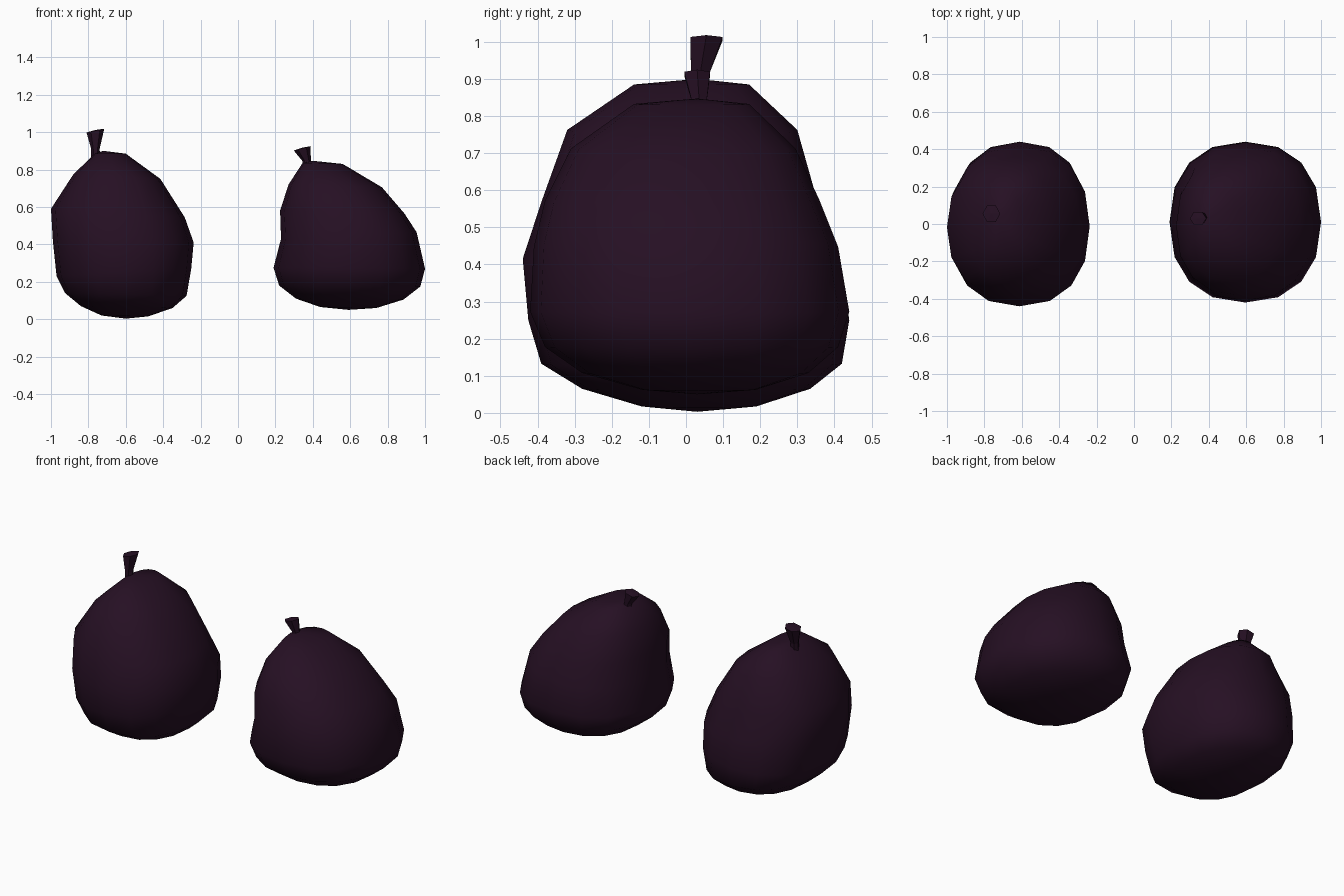
import bpy, bmesh, math
from mathutils import Vector

if "Cube" in bpy.data.objects:
    bpy.data.objects.remove(bpy.data.objects["Cube"])

skin = bpy.data.materials.new("dark plum")
skin.diffuse_color = (0.019, 0.005, 0.017, 1)
skin.use_nodes = True
skin.node_tree.nodes["Principled BSDF"].inputs["Base Color"].default_value = skin.diffuse_color


def spow(v, e):
    return math.copysign(abs(v) ** e, v)


def loft(name, rings, bottom, top, sides, squareness=1.0, smooth=True):
    """Skin tilted rings (x_left, z_left, x_right, z_right, y_front, y_back), closed by two poles."""
    bm = bmesh.new()
    loops = []
    for xl, zl, xr, zr, yf, yb in rings:
        loop = []
        for i in range(sides):
            a = 2 * math.pi * i / sides
            c = spow(math.cos(a), squareness)
            s = spow(math.sin(a), squareness)
            loop.append(bm.verts.new(((xl + xr) / 2 + c * (xr - xl) / 2,
                                      (yf + yb) / 2 + s * (yb - yf) / 2,
                                      (zl + zr) / 2 + c * (zr - zl) / 2)))
        loops.append(loop)
    lo, hi = bm.verts.new(bottom), bm.verts.new(top)
    for i in range(sides):
        j = (i + 1) % sides
        for a, b in zip(loops, loops[1:]):
            bm.faces.new((a[i], a[j], b[j], b[i]))
        bm.faces.new((lo, loops[0][j], loops[0][i]))
        bm.faces.new((hi, loops[-1][i], loops[-1][j]))
    bmesh.ops.recalc_face_normals(bm, faces=bm.faces[:])
    for f in bm.faces:
        f.smooth = smooth
    me = bpy.data.meshes.new(name)
    bm.to_mesh(me)
    bm.free()
    me.materials.append(skin)
    ob = bpy.data.objects.new(name, me)
    bpy.context.collection.objects.link(ob)
    return ob


# Taller fruit on the left
loft("tall_fruit", [
    (-.73, .02, -.48, .015, -.12, .19),
    (-.84, .07, -.35, .06, -.28, .335),
    (-.925, .14, -.275, .125, -.39, .42),
    (-.97, .23, -.25, .27, -.425, .44),
    (-.99, .42, -.237, .41, -.44, .415),
    (-1.0, .59, -.285, .545, -.39, .355),
    (-.88, .775, -.415, .75, -.32, .30),
    (-.765, .885, -.6, .885, -.14, .17),
], (-.6, .03, .003), (-.72, .03, .90), 16, 0.87)

# Squat, leaning fruit on the right
loft("squat_fruit", [
    (.44, .065, .74, .06, -.12, .19),
    (.31, .11, .885, .105, -.28, .33),
    (.22, .18, .975, .175, -.38, .41),
    (.19, .275, 1.0, .27, -.42, .44),
    (.23, .43, .955, .465, -.41, .41),
    (.225, .58, .89, .565, -.38, .36),
    (.27, .72, .77, .705, -.31, .295),
    (.345, .835, .56, .83, -.14, .17),
], (.59, .03, .05), (.40, .03, .847), 16, 0.87)

# Flared stems
loft("tall_stem", [
    (-.785, .85, -.735, .85, .01, .06),
    (-.785, .91, -.74, .91, .01, .065),
    (-.81, .998, -.715, 1.018, .005, .105),
], (-.76, .035, .85), (-.762, .055, 1.012), 6, smooth=False)
loft("squat_stem", [
    (.345, .80, .395, .80, .01, .06),
    (.345, .845, .39, .85, .01, .06),
    (.298, .902, .387, .925, -.01, .07),
], (.37, .035, .80), (.343, .03, .917), 6, smooth=False)
